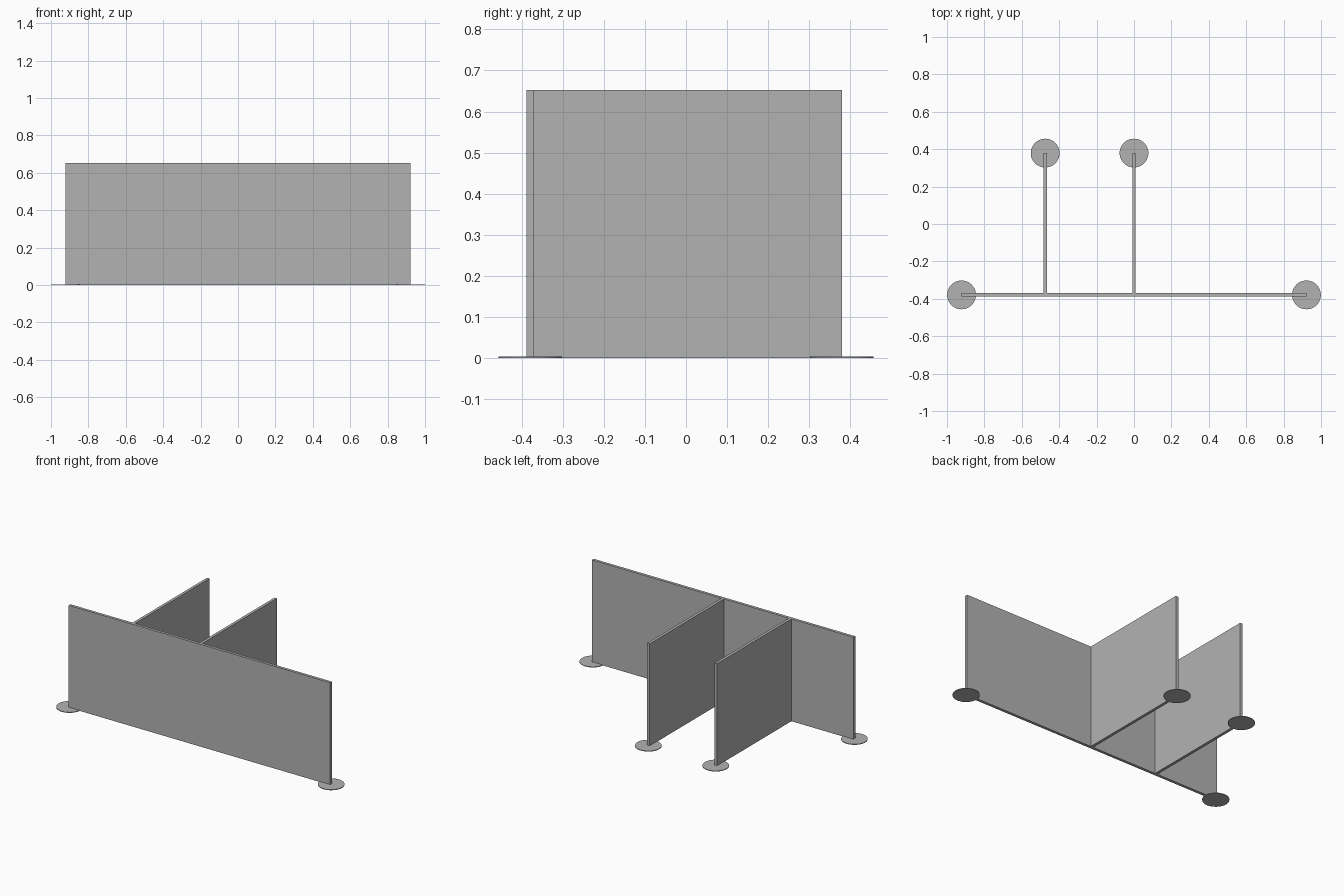
import bpy

cube = bpy.data.objects.get("Cube")
if cube:
    bpy.data.objects.remove(cube, do_unlink=True)

grey = bpy.data.materials.new("panel grey")
grey.use_nodes = True
colour = (0.45, 0.45, 0.45, 1)
grey.diffuse_color = colour
grey.node_tree.nodes["Principled BSDF"].inputs["Base Color"].default_value = colour

HEIGHT = 0.653
THICK = 0.018
FRONT_Y, BACK_Y = -0.379, 0.379
HALF_WIDTH = 0.922
DIVIDERS = {"right": -0.475, "middle": 0.0}
FOOT_RADIUS, FOOT_HEIGHT = 0.077, 0.004
LIFT = 0.001


def panel(name, x0, x1, y0, y1):
    """Upright board spanning the given floor rectangle."""
    bpy.ops.mesh.primitive_cube_add(
        size=1, location=((x0 + x1) / 2, (y0 + y1) / 2, (LIFT + HEIGHT) / 2))
    ob = bpy.context.object
    ob.name = name
    ob.scale = (x1 - x0, y1 - y0, HEIGHT - LIFT)
    bpy.ops.object.transform_apply(location=False, rotation=False, scale=True)
    ob.data.materials.append(grey)


def foot(name, x, y):
    """Thin round base plate under a panel end."""
    bpy.ops.mesh.primitive_cylinder_add(
        vertices=48, radius=FOOT_RADIUS, depth=FOOT_HEIGHT,
        location=(x, y, FOOT_HEIGHT / 2))
    ob = bpy.context.object
    ob.name = name
    ob.data.materials.append(grey)
    bpy.ops.object.shade_smooth_by_angle()


# Long front screen with a foot at each end
half = THICK / 2
panel("front_panel", -HALF_WIDTH, HALF_WIDTH, FRONT_Y - half, FRONT_Y + half)
for side, sign in (("left", 1), ("right", -1)):
    foot(f"front_foot_{side}", sign * HALF_WIDTH, FRONT_Y)

# Dividers running back from the screen, each with a foot at its free end
for side, x in DIVIDERS.items():
    panel(f"divider_{side}", x - half, x + half, FRONT_Y + half, BACK_Y)
    foot(f"divider_foot_{side}", x, BACK_Y)
